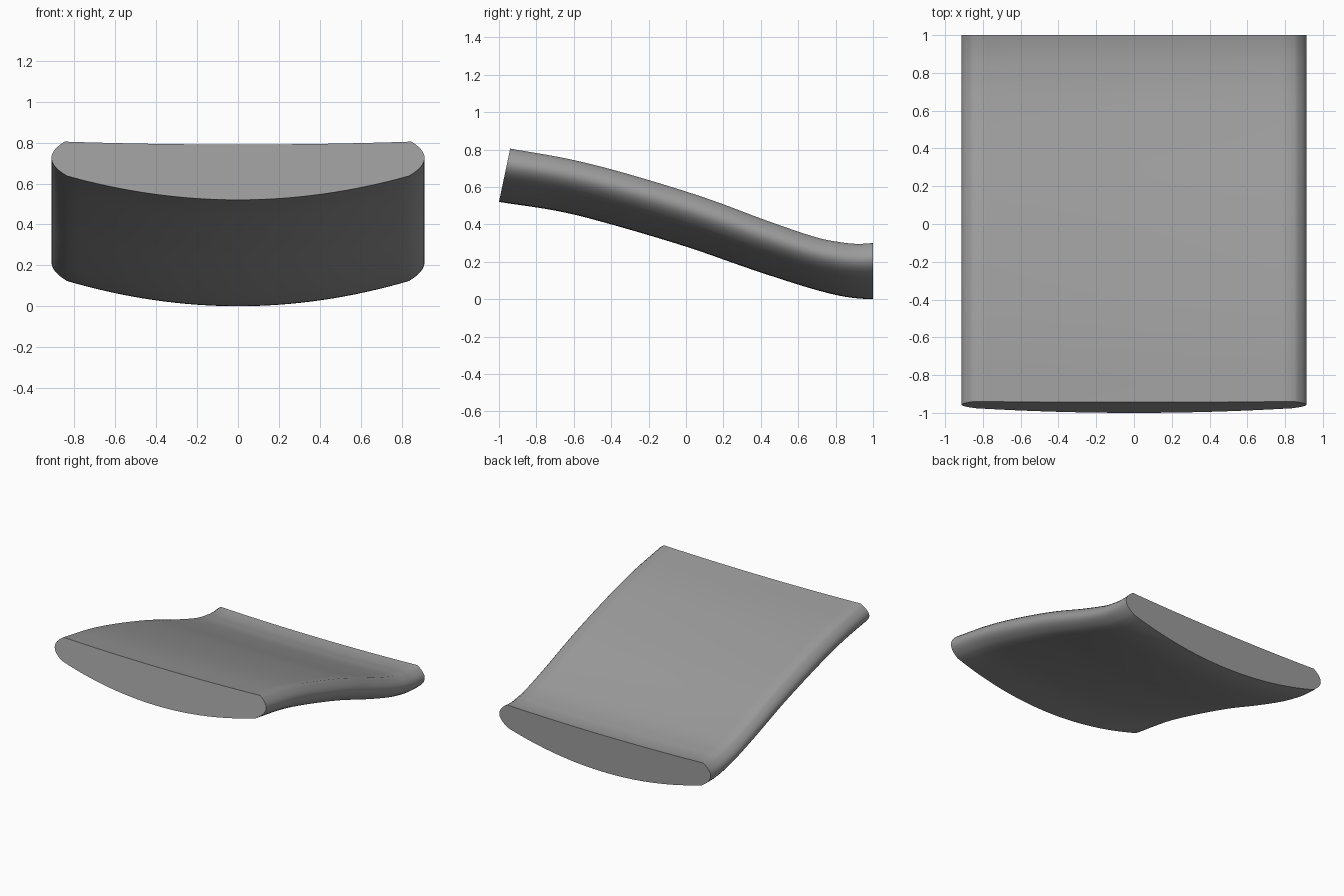
import bpy, bmesh, math

if "Cube" in bpy.data.objects:
    bpy.data.objects.remove(bpy.data.objects["Cube"])

# Matching points of the underside line and the top edge line: (y_bottom, z_bottom, y_top, z_top)
PATH = [(-1.0, .52, -.94, .805), (-.68, .470, -.625, .749), (-.4, .40, -.32, .672),
        (0, .281, .09, .546), (.34, .163, .44, .417), (.607, .076, .692, .332),
        (.77, .03, .83, .304), (.885, .008, .915, .296), (1.0, 0, 1.0, .301)]
STEPS = 8


def spline(p0, p1, p2, p3, t):
    # Catmull-Rom interpolation of whole tuples
    return [0.5 * (2 * b + (c - a) * t + (2 * a - 5 * b + 4 * c - d) * t * t
                   + (3 * b - a - 3 * c + d) * t ** 3)
            for a, b, c, d in zip(p0, p1, p2, p3)]


def sweep_stations():
    first = [2 * a - b for a, b in zip(PATH[0], PATH[1])]
    last = [2 * a - b for a, b in zip(PATH[-1], PATH[-2])]
    last[1], last[3] = .002, .318   # levels off at the back
    pts = [first] + PATH + [last]
    out = [spline(*pts[i:i + 4], k / STEPS)
           for i in range(len(PATH) - 1) for k in range(STEPS)]
    return out + [PATH[-1]]


def cross_section():
    # Right half: bowed underside, rounded side, slightly hollow top (x, relative height)
    half = []
    for i in range(17):
        x = .836 * i / 16
        half.append((x, .41 * (x / .836) ** 2))
    for i in range(1, 13):
        t = i / 12
        half.append((.836 + .013 * t + .28 * t * (1 - t), .41 + .59 * t))
    for i in range(11, -1, -1):
        x = .849 * i / 12
        half.append((x, .95 + .05 * (x / .849) ** 2))
    return half + [(-x, h) for x, h in reversed(half[1:-1])]


# Curved slab: section swept from front to back
bm = bmesh.new()
section = cross_section()
rings = [[bm.verts.new((x, yb + (yt - yb) * h, zb + (zt - zb) * h)) for x, h in section]
         for yb, zb, yt, zt in sweep_stations()]
n = len(section)
for a, b in zip(rings, rings[1:]):
    for i in range(n):
        j = (i + 1) % n
        bm.faces.new((a[i], a[j], b[j], b[i]))
bm.faces.new(rings[0])
bm.faces.new(rings[-1])
bmesh.ops.recalc_face_normals(bm, faces=bm.faces)
mesh = bpy.data.meshes.new("curved_slab")
bm.to_mesh(mesh)
bm.free()
slab = bpy.data.objects.new("curved_slab", mesh)
bpy.context.collection.objects.link(slab)

# Dark grey finish
grey = bpy.data.materials.new("dark_grey")
grey.diffuse_color = (.33, .33, .33, 1)
grey.use_nodes = True
grey.node_tree.nodes["Principled BSDF"].inputs["Base Color"].default_value = grey.diffuse_color
mesh.materials.append(grey)

bpy.context.view_layer.objects.active = slab
slab.select_set(True)
bpy.ops.object.shade_smooth_by_angle(angle=math.radians(55))
